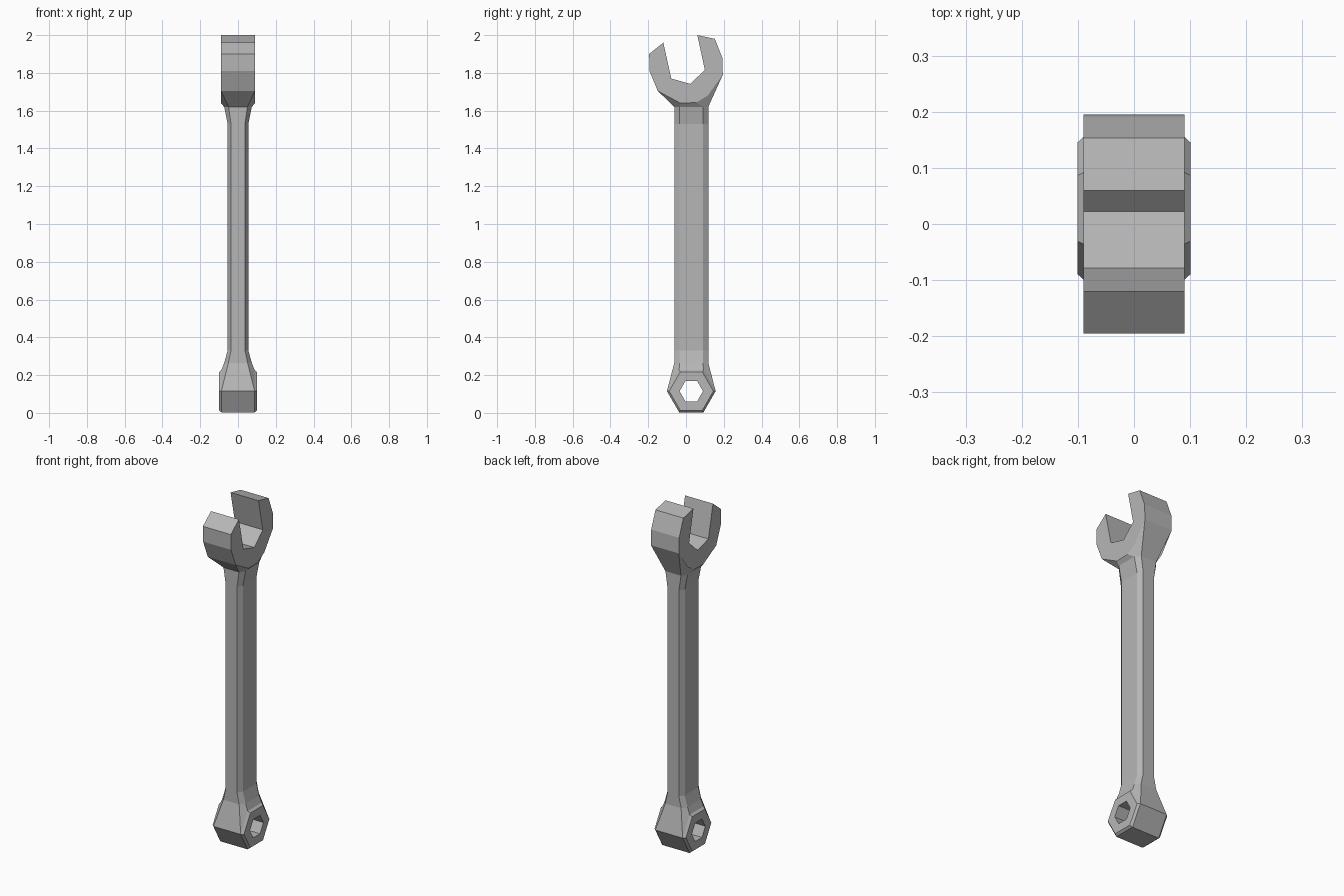
import bpy, bmesh, math

if "Cube" in bpy.data.objects:
    bpy.data.objects.remove(bpy.data.objects["Cube"])

bm = bmesh.new()
CY = 0.028  # centre line of shaft and ring end


def face(points):
    bm.faces.new([bm.verts.new(p) for p in points])


def bridge(a, b):
    # quads between two closed loops of equal length
    for i in range(len(a)):
        j = (i + 1) % len(a)
        face([a[i], a[j], b[j], b[i]])


def loop8(outer, inner, low, high, low_out, high_out):
    # eight-sided loop: flat sides at x = outer, chamfer corners at x = inner
    half = [(inner, *low_out), (outer, *low), (outer, *high), (inner, *high_out)]
    return half + [(-x, y, z) for x, y, z in reversed(half)]


def shaft(z, outer, inner):
    return loop8(outer, inner, (CY - 0.062, z), (CY + 0.062, z),
                 (CY - 0.09, z), (CY + 0.09, z))


def hexagon(x, r):
    return [(x, CY + r * math.cos(k * math.pi / 3),
             0.115 + r * math.sin(k * math.pi / 3)) for k in range(6)]


# open jaw outline (y, z): the first five points are the underside met by the neck
jaw = [(-0.15, 1.705), (-0.03, 1.64), (0.055, 1.643), (0.115, 1.68), (0.195, 1.79),
       (0.192, 1.88), (0.153, 1.98), (0.06, 2.0), (0.10, 1.815), (0.022, 1.742),
       (-0.078, 1.77), (-0.12, 1.96), (-0.195, 1.90), (-0.193, 1.81)]
T = 0.09
for s in (T, -T):
    face([(s, *p) for p in jaw])
for i in range(4, len(jaw)):
    a, b = jaw[i], jaw[(i + 1) % len(jaw)]
    face([(T, *a), (T, *b), (-T, *b), (-T, *a)])

# ring end: bevelled hexagon with a hexagonal hole
W, R = 0.088, 0.129
for s in (1, -1):
    bridge(hexagon(s * W, R), hexagon(s * 0.101, 0.117))
    bridge(hexagon(s * 0.101, 0.117), hexagon(s * 0.101, 0.062))
bridge(hexagon(0.101, 0.062), hexagon(-0.101, 0.062))
near, far = hexagon(W, R), hexagon(-W, R)
for i in (3, 4, 5):
    j = (i + 1) % 6
    face([near[i], near[j], far[j], far[i]])

# shaft lofted from the ring end up to the jaw
h = [p[1:] for p in near]
loops = [loop8(W, W, h[2], h[1], h[3], h[0]),
         shaft(0.265, 0.073, 0.051), shaft(0.33, 0.055, 0.037),
         shaft(1.53, 0.055, 0.037), shaft(1.62, 0.073, 0.05),
         loop8(T, T, jaw[1], jaw[2], jaw[0], jaw[4])]
for a, b in zip(loops, loops[1:]):
    bridge(a, b)

# weld, close the small corner gaps under the jaw
bmesh.ops.remove_doubles(bm, verts=bm.verts[:], dist=0.0005)
bmesh.ops.holes_fill(bm, edges=[e for e in bm.edges if e.is_boundary], sides=4)
bmesh.ops.recalc_face_normals(bm, faces=bm.faces[:])

mesh = bpy.data.meshes.new("wrench")
bm.to_mesh(mesh)
bm.free()
wrench = bpy.data.objects.new("wrench", mesh)
bpy.context.collection.objects.link(wrench)

# dark steel grey
steel = bpy.data.materials.new("steel")
steel.diffuse_color = (0.47, 0.47, 0.47, 1)
steel.use_nodes = True
steel.node_tree.nodes["Principled BSDF"].inputs["Base Color"].default_value = steel.diffuse_color
mesh.materials.append(steel)
